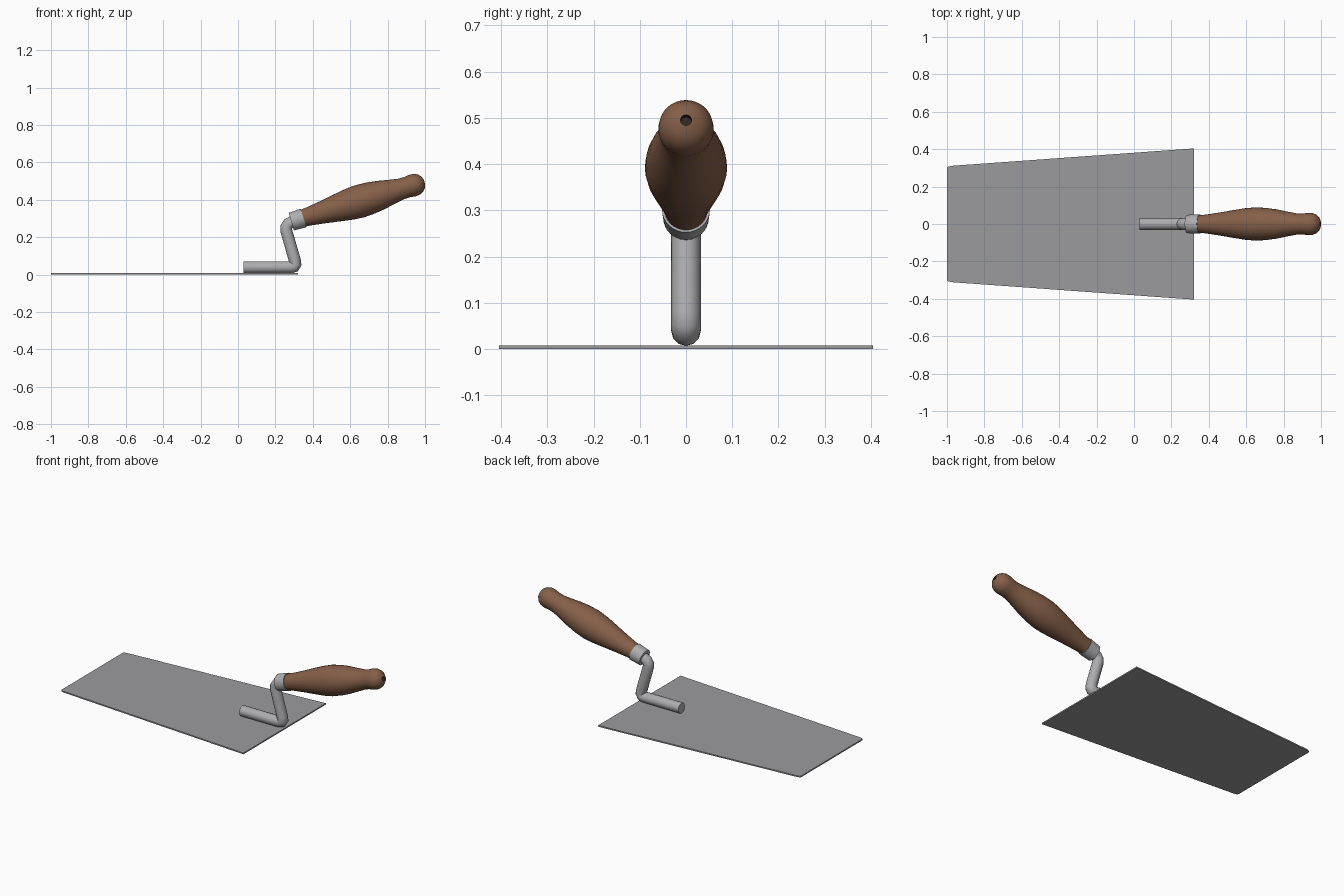
import bpy, bmesh, math
from mathutils import Matrix

if "Cube" in bpy.data.objects:
    bpy.data.objects.remove(bpy.data.objects["Cube"])


def material(name, rgb):
    m = bpy.data.materials.new(name)
    m.diffuse_color = (*rgb, 1)
    m.use_nodes = True
    m.node_tree.nodes["Principled BSDF"].inputs["Base Color"].default_value = m.diffuse_color
    return m


BLADE = material("blade steel", (0.33, 0.33, 0.345))
STEEL = material("shank steel", (0.42, 0.42, 0.435))
WOOD = material("brown wood", (0.235, 0.115, 0.065))
DARK = material("dark hole", (0.035, 0.02, 0.014))


def finish(ob, angle):
    bpy.ops.object.select_all(action='DESELECT')
    ob.select_set(True)
    bpy.context.view_layer.objects.active = ob
    if ob.type == 'CURVE':
        bpy.ops.object.convert(target='MESH')
    bpy.ops.object.shade_smooth_by_angle(angle=math.radians(angle))


def add_mesh(name, bm, mats):
    bmesh.ops.recalc_face_normals(bm, faces=bm.faces)
    me = bpy.data.meshes.new(name)
    bm.to_mesh(me)
    bm.free()
    for m in mats:
        me.materials.append(m)
    ob = bpy.data.objects.new(name, me)
    bpy.context.collection.objects.link(ob)
    return ob


# Handle axis: starts at the ferrule and rises towards +x
TILT = math.radians(16.6)
AXIS = Matrix.Translation((0.285, 0, 0.283)) @ Matrix.Rotation(math.pi / 2 - TILT, 4, 'Y')


def lathe(name, profile, mats, sides=32):
    """Spin (distance, radius) points around the handle axis."""
    bm = bmesh.new()
    vs = [bm.verts.new((r, 0, t)) for t, r in profile]
    es = [bm.edges.new(p) for p in zip(vs, vs[1:])]
    bmesh.ops.spin(bm, geom=vs + es, cent=(0, 0, 0), axis=(0, 0, 1),
                   angle=2 * math.pi, steps=sides, use_duplicate=False)
    bmesh.ops.remove_doubles(bm, verts=bm.verts, dist=1e-5)
    if len(mats) > 1:  # nail-hole faces hug the axis near the tip
        for f in bm.faces:
            if f.calc_center_median().z > 0.7 and all(v.co.xy.length < 0.0125 for v in f.verts):
                f.material_index = 1
    bm.transform(AXIS)
    return add_mesh(name, bm, mats)


# Blade: thin tapered plate with clipped front corners
half = [(-1, 0.3), (-0.993, 0.307), (-0.975, 0.311), (0.32, 0.404)]
outline = half + [(x, -y) for x, y in reversed(half)]
bm = bmesh.new()
face = bm.faces.new([bm.verts.new((x, y, 0)) for x, y in outline])
top = bmesh.ops.extrude_face_region(bm, geom=[face])['geom']
bmesh.ops.translate(bm, verts=[v for v in top if isinstance(v, bmesh.types.BMVert)],
                    vec=(0, 0, 0.008))
add_mesh("blade", bm, [BLADE])

# Shank: bent round rod
path = [(0.03, 0.039), (0.285, 0.039), (0.301, 0.043), (0.308, 0.055), (0.304, 0.075),
        (0.258, 0.235), (0.258, 0.255), (0.27, 0.272), (0.31, 0.29)]
cu = bpy.data.curves.new("shank", 'CURVE')
cu.dimensions = '3D'
cu.bevel_depth = 0.032
cu.bevel_resolution = 4
cu.use_fill_caps = True
sp = cu.splines.new('POLY')
sp.points.add(len(path) - 1)
for p, (x, z) in zip(sp.points, path):
    p.co = (x, 0, z, 1)
cu.materials.append(STEEL)
shank = bpy.data.objects.new("shank", cu)
bpy.context.collection.objects.link(shank)
finish(shank, 40)

# Ferrule: metal collar
finish(lathe("ferrule", [(0, 0), (0, 0.049), (0.068, 0.052), (0.068, 0)], [STEEL]), 35)

# Handle: turned wood with a small hole in the rounded end
handle = lathe("handle", [
    (0.05, 0), (0.05, 0.046), (0.07, 0.047), (0.10, 0.05), (0.17, 0.06), (0.25, 0.073),
    (0.32, 0.084), (0.38, 0.089), (0.44, 0.086), (0.50, 0.078), (0.56, 0.066),
    (0.61, 0.057), (0.645, 0.056), (0.675, 0.06), (0.70, 0.058), (0.72, 0.049),
    (0.735, 0.033), (0.743, 0.012), (0.725, 0.012), (0.725, 0)], [WOOD, DARK])
finish(handle, 45)
